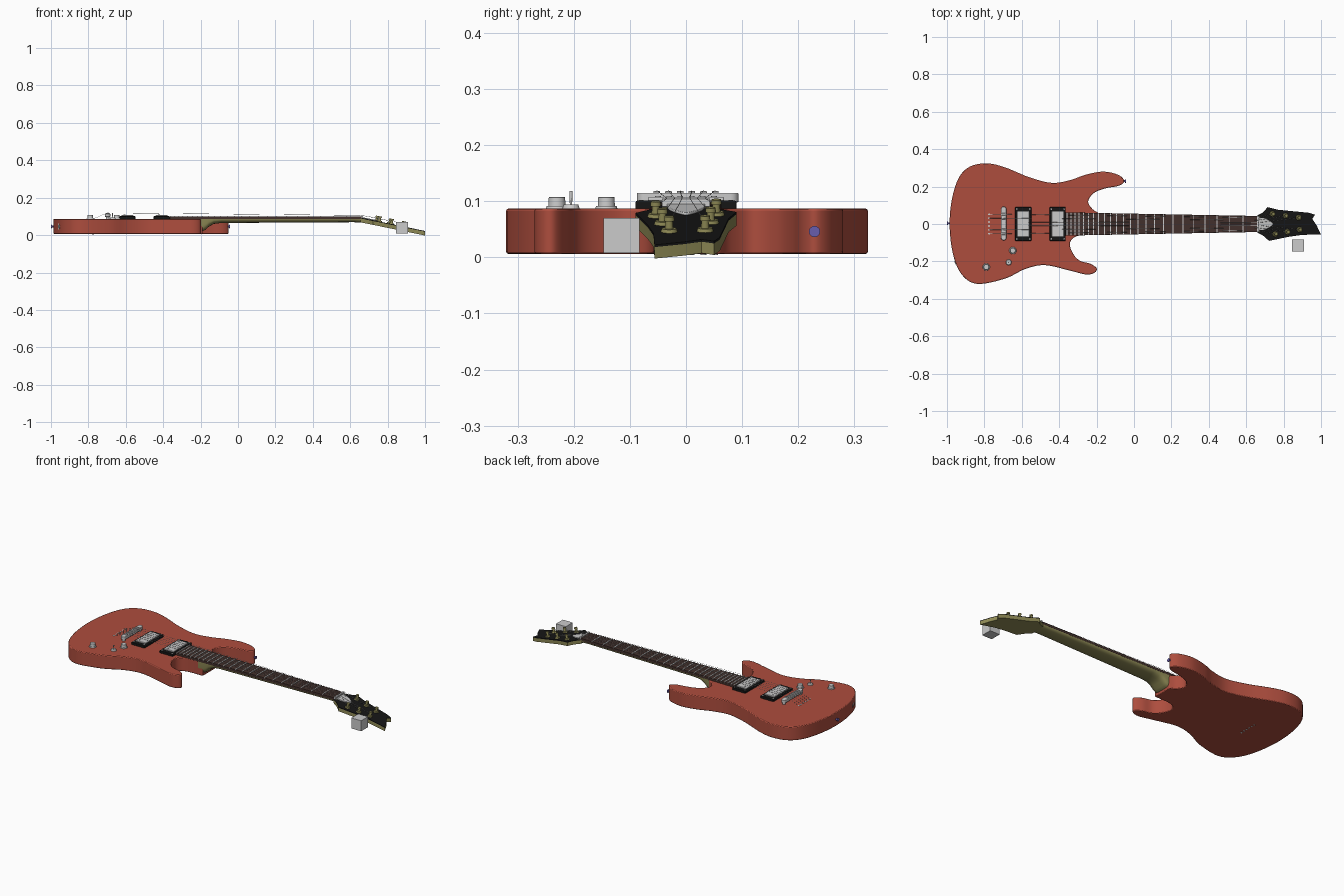
import bpy, bmesh, math
from mathutils import Vector, Matrix

if "Cube" in bpy.data.objects:
    bpy.data.objects.remove(bpy.data.objects["Cube"])


def material(name, rgb):
    m = bpy.data.materials.new(name)
    m.diffuse_color = (*rgb, 1)
    m.use_nodes = True
    m.node_tree.nodes["Principled BSDF"].inputs["Base Color"].default_value = m.diffuse_color
    return m


RED = material("red_paint", (0.42, 0.075, 0.048))
OLIVE = material("olive_wood", (0.27, 0.25, 0.09))
BLACK = material("black", (0.008, 0.008, 0.008))
BROWN = material("brown_wood", (0.055, 0.03, 0.025))
VIOLET = material("violet_metal", (0.14, 0.11, 0.42))


def finish(name, bm, mat=None, bevel=0, segments=2):
    bmesh.ops.recalc_face_normals(bm, faces=bm.faces)
    me = bpy.data.meshes.new(name)
    bm.to_mesh(me)
    bm.free()
    ob = bpy.data.objects.new(name, me)
    bpy.context.collection.objects.link(ob)
    if mat:
        me.materials.append(mat)
    if bevel:
        b = ob.modifiers.new("bevel", 'BEVEL')
        b.width, b.segments, b.limit_method = bevel, segments, 'ANGLE'
        b.angle_limit = math.radians(40)
    bpy.ops.object.select_all(action='DESELECT')
    ob.select_set(True)
    bpy.context.view_layer.objects.active = ob
    bpy.ops.object.shade_smooth_by_angle(angle=math.radians(35))
    return ob


def prism(name, pts, z0, z1, mat=None, bevel=0, slope=0, pivot=0):
    """Extrude an outline from z0 to z1; slope tilts it down along x."""
    bm = bmesh.new()
    rings = [[bm.verts.new((x, y, z - slope * (x - pivot))) for x, y in pts] for z in (z0, z1)]
    bm.faces.new(rings[0])
    bm.faces.new(rings[1])
    n = len(pts)
    for i in range(n):
        j = (i + 1) % n
        bm.faces.new((rings[0][i], rings[0][j], rings[1][j], rings[1][i]))
    return finish(name, bm, mat, bevel)


def box(name, x0, x1, y0, y1, z0, z1, mat=None, bevel=0):
    return prism(name, [(x0, y0), (x1, y0), (x1, y1), (x0, y1)], z0, z1, mat, bevel)


def cyl(name, base, direction, h, r, r2=None, mat=None, sides=20, stretch=1, bevel=0):
    """Cylinder or cone standing on base, pointing along direction."""
    bm = bmesh.new()
    bmesh.ops.create_cone(bm, cap_ends=True, segments=sides, radius1=r,
                          radius2=r if r2 is None else r2, depth=h)
    d = Vector(direction).normalized()
    M = (Matrix.Translation(Vector(base) + d * h / 2) @ d.to_track_quat('Z', 'Y').to_matrix().to_4x4()
         @ Matrix.Diagonal((stretch, 1, 1, 1)))
    bm.transform(M)
    return finish(name, bm, mat, bevel)


def smooth_path(pts, steps=6):
    """Open Catmull-Rom curve through the points."""
    p = [Vector(q) for q in pts]
    p = [p[0]] + p + [p[-1]]
    out = []
    for a, b, c, d in zip(p, p[1:], p[2:], p[3:]):
        for k in range(steps):
            t = k / steps
            out.append(tuple(0.5 * (2 * b + (c - a) * t + (2 * a - 5 * b + 4 * c - d) * t * t
                                    + (3 * b - a - 3 * c + d) * t ** 3)))
    return out + [tuple(p[-1])]


# Body with two horns and a tongue under the neck
outline = [(-.19, .06), (-.222, .08), (-.245, .12), (-.215, .165), (-.155, .19), (-.08, .205),
           (-.052, .23), (-.085, .263), (-.165, .28), (-.26, .263), (-.34, .235), (-.44, .22),
           (-.56, .25), (-.69, .303), (-.785, .324), (-.875, .308), (-.935, .25), (-.972, .14),
           (-.986, 0), (-.97, -.15), (-.925, -.265), (-.84, -.32), (-.69, -.292), (-.58, -.24),
           (-.475, -.22), (-.34, -.25), (-.255, -.27), (-.21, -.26), (-.2, -.236), (-.235, -.212),
           (-.29, -.196), (-.325, -.16), (-.343, -.11), (-.325, -.075), (-.28, -.06), (-.19, -.058)]
BODY_TOP = 0.087
prism("body", smooth_path(outline), 0.006, BODY_TOP, RED, bevel=0.004)


def half_width(x):
    return 0.043 + (0.655 - x) / 1.015 * 0.019


# Neck: lofted D section, deep at the heel, bending into the headstock
SLOPE, NUT = 0.205, 0.66
sections = [(-.22, .09, .018, .4), (-.19, .09, .02, .4), (-.172, .09, .03, .45), (-.155, .09, .046, .55),
            (-.13, .09, .06, .7), (-.09, .09, .065, .75), (.25, .09, .067, .75), (.62, .09, .069, .75),
            (.67, .09, .066, .7), (.73, .077, .055, .6)]
bm = bmesh.new()
rings = []
for x, top, bottom, e in sections:
    ring = []
    for k in range(15):
        a = math.pi * k / 14
        c, s = math.cos(a), max(0, math.sin(a))
        ring.append(bm.verts.new((x, half_width(x) * math.copysign(abs(c) ** e, c),
                                  top - (top - bottom) * s ** e)))
    rings.append(ring)
for r, q in zip(rings, rings[1:]):
    for k in range(15):
        j = (k + 1) % 15
        bm.faces.new((r[k], r[j], q[j], q[k]))
bm.faces.new(rings[0])
bm.faces.new(rings[-1])
finish("neck", bm, OLIVE)

# Fretboard, frets and nut
FB = -0.365
w0, w1 = half_width(FB), half_width(NUT)
prism("fretboard", [(FB, -w0), (NUT, -w1), (NUT, w1), (FB, w0)], 0.085, 0.1, BROWN, bevel=0.001)
SADDLE = -0.697
for n in range(1, 25):
    x = SADDLE + (NUT - SADDLE) * 2 ** (-n / 12)
    w = half_width(x)
    box(f"fret_{n}", x - .0025, x + .0025, -w, w, 0.098, 0.1025)
box("nut", NUT - .002, NUT + .008, -w1, w1, 0.085, 0.105, bevel=0.001)

# Headstock: olive core with a black face, tilted back
head = [(.655, -.043), (.69, -.062), (.722, -.09), (.83, -.068), (.9, -.058), (1.0, -.056), (.975, -.005),
        (.953, .028), (.968, .05), (.935, .06), (.77, .076), (.714, .09), (.69, .062), (.655, .043)]
head_top = 0.092
prism("headstock", head, head_top - .0244, head_top - .004, OLIVE, slope=SLOPE, pivot=NUT)
prism("headstock_face", head, head_top - .004, head_top, BLACK, slope=SLOPE, pivot=NUT)
cover = smooth_path([(.668, .034), (.7, .03), (.73, .014), (.743, 0), (.73, -.014), (.7, -.03), (.668, -.034)], 4)
prism("truss_cover", cover, head_top, head_top + .005, bevel=0.001, slope=SLOPE, pivot=NUT)

# Tuners
up = Vector((SLOPE, 0, 1)).normalized()
tuners = [(.885, -.03), (.82, -.042), (.755, -.054), (.74, .054), (.81, .044), (.88, .034)]
tuners = tuners[2::-1] + tuners[:2:-1]
pegs = []
for i, (x, y) in enumerate(tuners):
    base = Vector((x, y, head_top - SLOPE * (x - NUT)))
    cyl(f"tuner_washer_{i}", base, up, .006, .015, .013, OLIVE)
    cyl(f"tuner_post_{i}", base, up, .022, .008, .006, OLIVE)
    cyl(f"tuner_cap_{i}", base + up * .02, up, .008, .0095, .0085, OLIVE)
    pegs.append(base + up * .016)

# Pickups: black ring, metal cover, pole pieces and ring screws
for label, cx in (("bridge", -.592), ("neck", -.408)):
    box(f"{label}_pickup_ring", cx - .043, cx + .043, -.09, .09, .085, .101, BLACK, bevel=.003)
    box(f"{label}_pickup_cover", cx - .032, cx + .032, -.068, .068, .095, .108, bevel=.003)
    for i in range(6):
        cyl(f"{label}_pole_{i}", (cx - .014, -.05 + .02 * i, .107), (0, 0, 1), .0025, .005, sides=12)
    for sx in (-1, 1):
        for sy in (-1, 1):
            cyl(f"{label}_ring_screw", (cx + sx * .034, sy * .08, .1), (0, 0, 1), .002, .004, sides=10)

# Bridge bar on posts, with saddles
bar = [(SADDLE + .0145 * math.cos(a), s * .076 + .003 + .0145 * math.sin(a))
       for s, start in ((1, 0), (-1, math.pi)) for a in [start + math.pi * k / 10 for k in range(11)]]
prism("bridge_bar", bar, .098, .115, bevel=.002)
for s in (-1, 1):
    cyl("bridge_post", (SADDLE, s * .076 + .003, .085), (0, 0, 1), .016, .009)
string_y = [-.052 + .0208 * i for i in range(6)]
for i, y in enumerate(string_y):
    box(f"saddle_{i}", SADDLE - .01, SADDLE + .01, y - .006, y + .006, .112, .1185, bevel=.0015)
    # String ferrules on the front and back of the body
    cyl(f"ferrule_{i}", (-.775, y, BODY_TOP - .002), (0, 0, 1), .0035, .005, sides=12)
    cyl(f"back_ferrule_{i}", (-.775, y, .0075), (0, 0, -1), .0035, .005, sides=12)
    # String
    cu = bpy.data.curves.new(f"string_{i}", 'CURVE')
    cu.dimensions, cu.bevel_depth, cu.bevel_resolution = '3D', .0007, 0
    path = [(-.775, y, BODY_TOP), (SADDLE, y, .119), (NUT + .003, y * .66, .1055), tuple(pegs[i])]
    sp = cu.splines.new('POLY')
    sp.points.add(3)
    for pt, co in zip(sp.points, path):
        pt.co = (*co, 1)
    bpy.context.collection.objects.link(bpy.data.objects.new(f"string_{i}", cu))

# Control knobs and toggle switch
for i, (x, y) in enumerate([(-.79, -.23), (-.648, -.142)]):
    cyl(f"knob_skirt_{i}", (x, y, BODY_TOP - .001), (0, 0, 1), .006, .02, .018, sides=28)
    cyl(f"knob_{i}", (x, y, BODY_TOP), (0, 0, 1), .021, .0155, .0145, sides=28, bevel=.0015)
cyl("switch_base", (-.67, -.205, BODY_TOP - .001), (0, 0, 1), .008, .016, .013)
cyl("switch_lever", (-.67, -.205, BODY_TOP), (0, 0, 1), .031, .0018, .003, sides=12)

# Output jack on the lower rim
n = Vector((-.91, -.41, 0))
j = Vector((-.949, -.205, .046))
cyl("jack_plate", j - n * .006, n, .01, .023, sides=28, stretch=1.0)
cyl("jack_socket", j + n * .003, n, .005, .01, sides=16)
cyl("jack_hole", j + n * .0075, n, .001, .006, mat=BLACK, sides=16)

# Strap buttons at the tail and the upper horn
for label, p, d, h in (("tail", (-.984, .004, .046), (-1, 0, 0), .016), ("horn", (-.056, .229, .046), (1, 0, 0), .014)):
    p, d = Vector(p), Vector(d)
    cyl(f"{label}_strap_stem", p - d * .004, d, h, .005, mat=VIOLET)
    cyl(f"{label}_strap_button", p + d * (h - .005), d, .005, .009, .01, VIOLET)

# Loose cube beside the headstock
box("small_cube", .845, .909, -.147, -.083, .008, .07)
